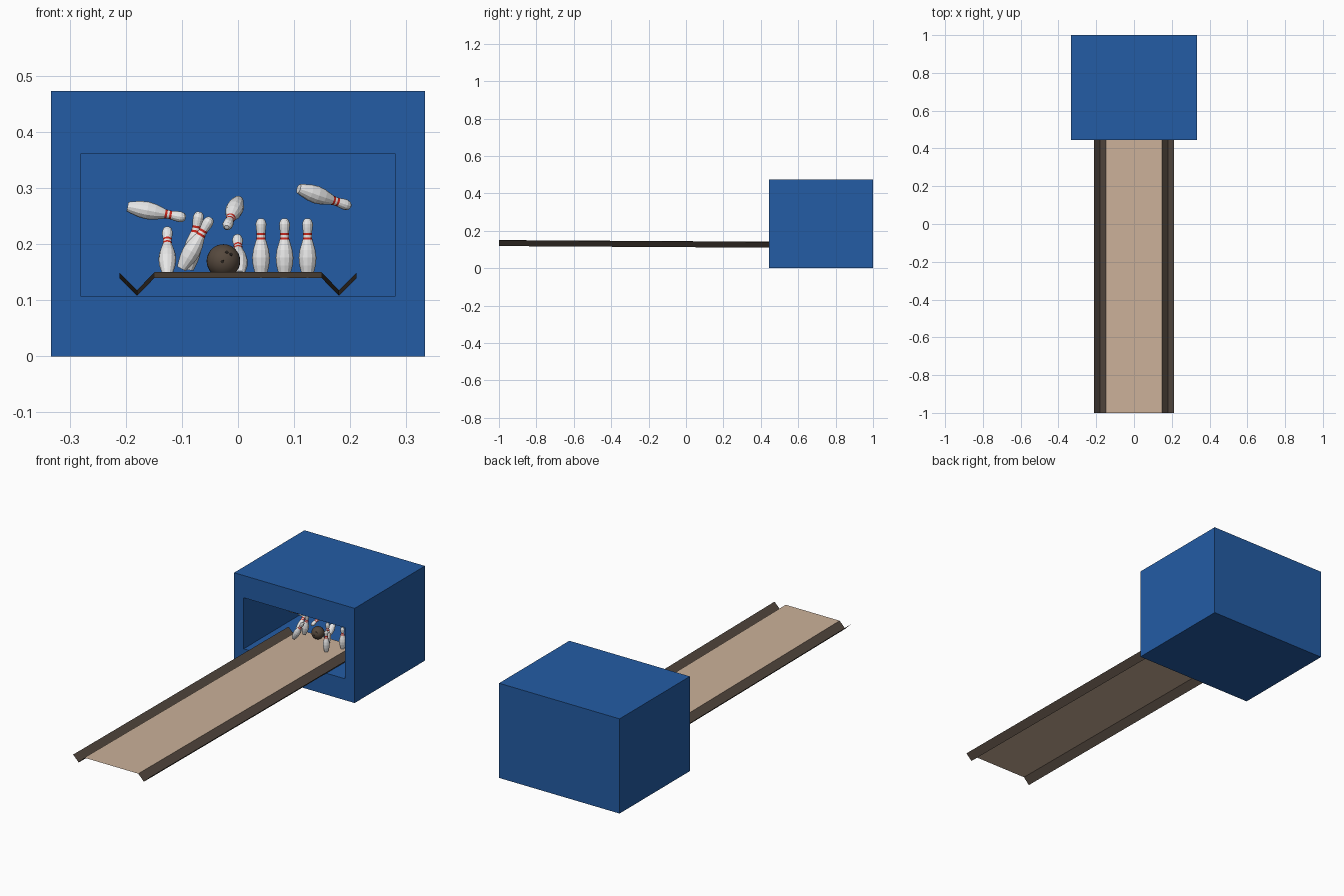
import bpy, bmesh, math
from mathutils import Vector, Matrix

if "Cube" in bpy.data.objects:
    bpy.data.objects.remove(bpy.data.objects["Cube"])


def material(name, rgb):
    m = bpy.data.materials.new(name)
    m.diffuse_color = (*rgb, 1)
    m.use_nodes = True
    m.node_tree.nodes["Principled BSDF"].inputs["Base Color"].default_value = m.diffuse_color
    return m


BLUE = material("blue", (0.017, 0.107, 0.376))
TAN = material("lane tan", (0.60, 0.44, 0.32))
BROWN = material("gutter brown", (0.095, 0.070, 0.053))
BALL = material("ball brown", (0.092, 0.066, 0.047))
WHITE = material("pin white", (0.82, 0.82, 0.82))
RED = material("pin red", (0.60, 0.02, 0.012))
DARK = material("hole dark", (0.02, 0.015, 0.012))


def finish(bm, name, *mats):
    me = bpy.data.meshes.new(name)
    bm.to_mesh(me)
    bm.free()
    ob = bpy.data.objects.new(name, me)
    for m in mats:
        me.materials.append(m)
    bpy.context.collection.objects.link(ob)
    return ob


# pit housing: a box with a deep rectangular opening in its front
bm = bmesh.new()
bmesh.ops.create_cube(bm, size=1)
for v in bm.verts:
    v.co = (v.co.x * 0.666, 0.7225 + v.co.y * 0.555, 0.2365 + v.co.z * 0.473)
bm.normal_update()
front = min(bm.faces, key=lambda f: f.normal.y)
bmesh.ops.inset_individual(bm, faces=[front], thickness=0.05)
for v in front.verts:
    v.co.x = math.copysign(0.28, v.co.x)
    v.co.z = 0.362 if v.co.z > 0.236 else 0.107
new = bmesh.ops.extrude_discrete_faces(bm, faces=[front])["faces"][0]
for v in new.verts:
    v.co.y = 0.95
finish(bm, "pit_housing", BLUE)


# lane and V gutters: thin sheets sloping slightly down to the back
Y0, Y1, SLOPE = -1.0, 0.70, -0.006


def drop(y):
    return SLOPE * (y - Y0)


def sheet(name, profile, mat):
    bm = bmesh.new()
    near, far = [[bm.verts.new((x, y, z + drop(y))) for x, z in profile] for y in (Y0, Y1)]
    for i in range(len(profile) - 1):
        bm.faces.new((near[i], near[i + 1], far[i + 1], far[i]))
    return finish(bm, name, mat)


sheet("lane", [(-0.149, 0.15), (0.149, 0.15)], TAN)
sheet("gutter_left", [(-0.211, 0.149), (-0.18, 0.118), (-0.149, 0.15)], BROWN)
sheet("gutter_right", [(0.149, 0.15), (0.18, 0.118), (0.211, 0.149)], BROWN)


# pin: lathed profile (radius, height, red band starts here)
PIN = [(0.0085, 0, 0), (0.011, 0.008, 0), (0.0145, 0.022, 0), (0.0158, 0.036, 0),
       (0.0140, 0.050, 0), (0.0105, 0.062, 0), (0.0086, 0.068, 1), (0.0080, 0.072, 0),
       (0.0077, 0.076, 1), (0.0078, 0.080, 0), (0.0092, 0.090, 0), (0.0095, 0.096, 0),
       (0.0078, 0.102, 0), (0.0040, 0.1055, 0)]
SIDES = 12


def pin(name, base, axis):
    bm = bmesh.new()
    rings = [[bm.verts.new((r * math.cos(2 * math.pi * k / SIDES),
                            r * math.sin(2 * math.pi * k / SIDES), z)) for k in range(SIDES)]
             for r, z, _ in PIN]
    for i in range(len(rings) - 1):
        for k in range(SIDES):
            n = (k + 1) % SIDES
            f = bm.faces.new((rings[i][k], rings[i][n], rings[i + 1][n], rings[i + 1][k]))
            f.material_index = PIN[i][2]
    bm.faces.new(rings[0][::-1])
    bm.faces.new(rings[-1])
    rot = Vector((0, 0, 1)).rotation_difference(Vector(axis)).to_matrix().to_4x4()
    bm.transform(Matrix.Translation(base) @ rot)
    return finish(bm, name, WHITE, RED)


UP = (0, 0, 1)
pin("standing_pin_1", (0.041, 0.648, 0.140), UP)
pin("standing_pin_2", (0.083, 0.578, 0.140), UP)
pin("standing_pin_3", (0.124, 0.648, 0.140), UP)
pin("leaning_pin_left", (-0.126, 0.648, 0.145), (0, 0.60, 0.80))
pin("leaning_pin_back", (0.003, 0.705, 0.146), (-0.04, 0.75, 0.64))
pin("tilted_pin_front", (-0.101, 0.583, 0.156), (0.50, 0, 0.87))
pin("tilted_pin_back", (-0.088, 0.648, 0.154), (0.18, 0, 0.98))
pin("flying_pin_left", (-0.197, 0.65, 0.267), (0.98, 0, -0.19))
pin("flying_pin_middle", (0.001, 0.70, 0.279), (-0.20, -0.86, -0.46))
pin("flying_pin_right", (0.108, 0.64, 0.299), (0.88, 0.38, -0.30))

# ball with three finger holes
C, R = Vector((-0.026, 0.668, 0.170)), 0.030
bm = bmesh.new()
bmesh.ops.create_uvsphere(bm, u_segments=24, v_segments=16, radius=R)
bm.transform(Matrix.Translation(C))
for f in bm.faces:
    f.smooth = True
finish(bm, "ball", BALL)
for i, (x, z) in enumerate([(0.006, 0.016), (0.014, 0.012), (-0.002, -0.001)]):
    d = Vector((x, -math.sqrt(R * R - x * x - z * z), z)).normalized()
    bm = bmesh.new()
    bmesh.ops.create_cone(bm, cap_ends=True, segments=12, radius1=0.003, radius2=0.003, depth=0.002)
    bm.transform(Matrix.Translation(C + d * (R - 0.0006)) @ d.to_track_quat('Z', 'Y').to_matrix().to_4x4())
    finish(bm, f"finger_hole_{i + 1}", DARK)
